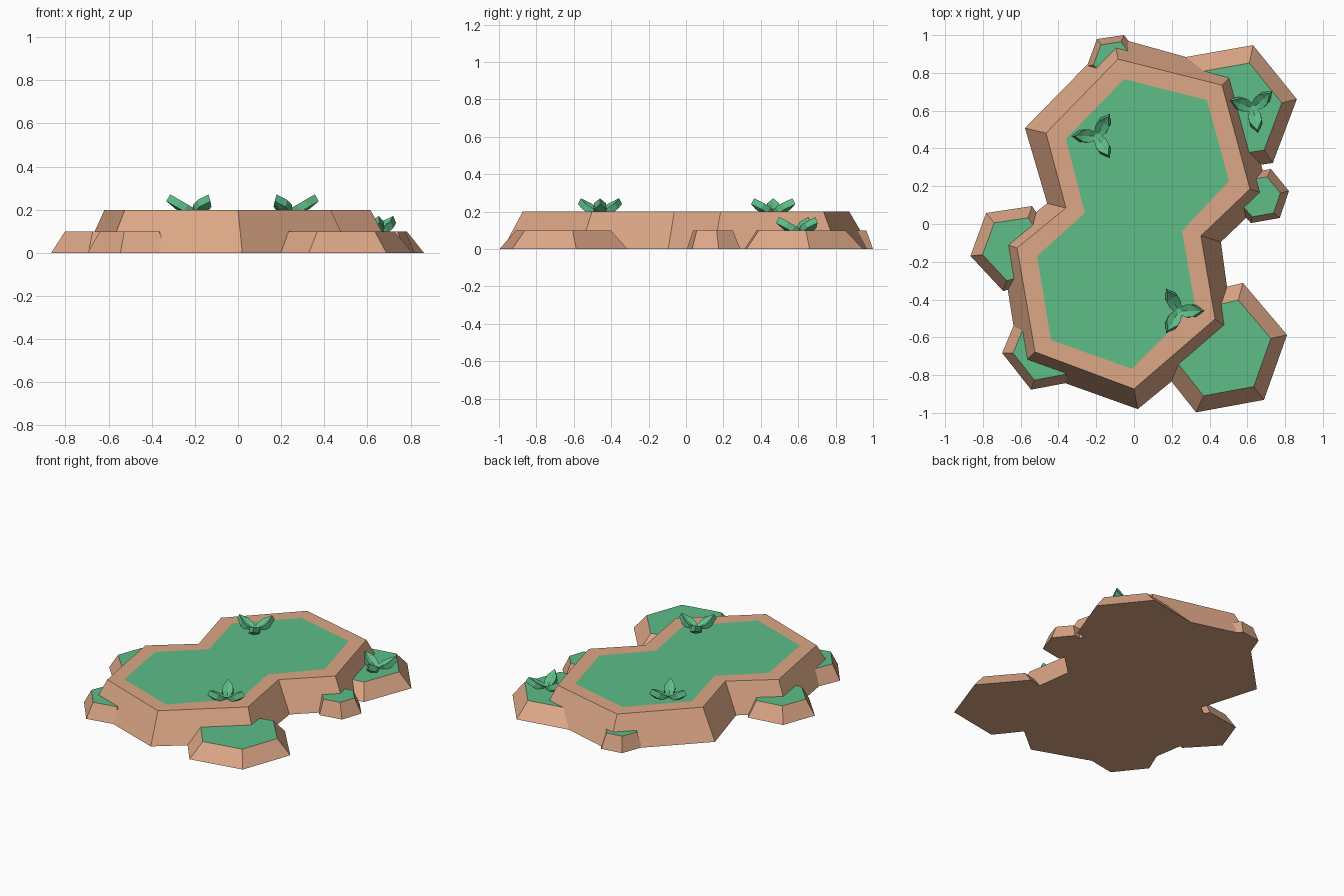
import bpy, bmesh, math
from mathutils import Vector, Matrix

if "Cube" in bpy.data.objects:
    bpy.data.objects.remove(bpy.data.objects["Cube"])


def material(name, rgb):
    m = bpy.data.materials.new(name)
    m.diffuse_color = (*rgb, 1)
    m.use_nodes = True
    m.node_tree.nodes["Principled BSDF"].inputs["Base Color"].default_value = m.diffuse_color
    return m


EARTH = material("earth_brown", (0.72, 0.385, 0.24))
GREEN = material("grass_green", (0.112, 0.51, 0.248))


def finish(bm, name, mats):
    bmesh.ops.recalc_face_normals(bm, faces=bm.faces)
    me = bpy.data.meshes.new(name)
    bm.to_mesh(me)
    bm.free()
    for m in mats:
        me.materials.append(m)
    ob = bpy.data.objects.new(name, me)
    bpy.context.collection.objects.link(ob)
    return ob


def terrace(name, rings):
    """Stack of outlines (points, z); the last one is capped with grass."""
    bm = bmesh.new()
    loops = [[bm.verts.new((x, y, z)) for x, y in pts] for pts, z in rings]
    n = len(loops[0])
    for a, b in zip(loops, loops[1:]):
        for i in range(n):
            j = (i + 1) % n
            bm.faces.new((a[i], a[j], b[j], b[i]))
    bm.faces.new(loops[0])
    bm.faces.new(loops[-1]).material_index = 1
    return finish(bm, name, [EARTH, GREEN])


# main plateau: ground outline, top edge, grass edge
base = [(-.105, .99), (.54, .81), (.717, .15), (.46, -.095), (.524, -.566),
        (.02, -.98), (-.603, -.757), (-.709, -.095), (-.46, .11), (-.577, .508)]
rim = [(-.085, .873), (.466, .735), (.614, .185), (.354, -.063), (.429, -.503),
       (0, -.873), (-.524, -.677), (-.619, -.127), (-.36, .085), (-.466, .481)]
grass = [(-.053, .767), (.386, .656), (.503, .228), (.254, -.037), (.323, -.43),
         (-.01, -.767), (-.44, -.614), (-.513, -.17), (-.26, .058), (-.36, .45)]
terrace("plateau", [(base, 0), (rim, .2), (grass, .2)])


# low ledges around the plateau: tops shrink towards the centre
def ledge(name, c, pts):
    k = .74
    top = [(c[0] + (x - c[0]) * k, c[1] + (y - c[1]) * k) for x, y in pts]
    terrace(name, [(pts, 0), (top, .1)])


ledge("ledge_back_right", (.556, .582),
      [(.63, .947), (.862, .661), (.735, .323), (.43, .28), (.233, .556), (.275, .884)])
ledge("ledge_right", (.646, .132),
      [(.725, .291), (.82, .175), (.772, .032), (.619, .005), (.524, .111), (.566, .265)])
ledge("ledge_front_right", (.481, -.661),
      [(.577, -.312), (.81, -.587), (.688, -.931), (.328, -.997), (.138, -.757), (.259, -.386)])
ledge("ledge_left", (-.619, -.143),
      [(-.783, .058), (-.54, .095), (-.39, -.13), (-.487, -.302), (-.693, -.355), (-.866, -.169)])
ledge("ledge_front_left", (-.476, -.683),
      [(-.698, -.683), (-.603, -.455), (-.402, -.45), (-.26, -.635), (-.328, -.836), (-.545, -.877)])
ledge("ledge_back", (-.116, .862),
      [(-.196, .979), (-.053, 1.0), (.021, .905), (-.02, .746), (-.164, .735), (-.249, .836)])


# three-leaved plants: thick creased leaves tilted upwards
def plant(name, pos, angle):
    bm = bmesh.new()
    half = [(0, .012), (.055, .034), (.095, .032)]   # distance along leaf, half width
    length, thick, crease = .148, .036, .01
    for k in range(3):
        mat = (Matrix.Translation(pos)
               @ Matrix.Rotation(math.radians(angle + 120 * k), 4, 'Z')
               @ Matrix.Translation((.008, 0, -.034))
               @ Matrix.Rotation(math.radians(-30), 4, 'Y'))
        layers = []
        for z in (0, thick):
            mk = lambda x, y, h: bm.verts.new(mat @ Vector((x, y, h)))
            left = [mk(s, w, z) for s, w in half]
            mid = [mk(s, 0, z - crease) for s, w in half]
            right = [mk(s, -w, z) for s, w in half]
            tip = mk(length, 0, z)
            for side in (left, right):
                for i in range(2):
                    bm.faces.new((mid[i], mid[i + 1], side[i + 1], side[i]))
                bm.faces.new((mid[2], tip, side[2]))
            layers.append(left + [tip] + right[::-1] + [mid[0]])
        lo, hi = layers
        for i in range(len(lo)):
            j = (i + 1) % len(lo)
            bm.faces.new((lo[i], lo[j], hi[j], hi[i]))
    finish(bm, name, [GREEN])


plant("plant_back_left", (-.196, .466, .2), 60)
plant("plant_front_right", (.238, -.46, .2), 0)
plant("plant_ledge", (.63, .614, .1), 41)
